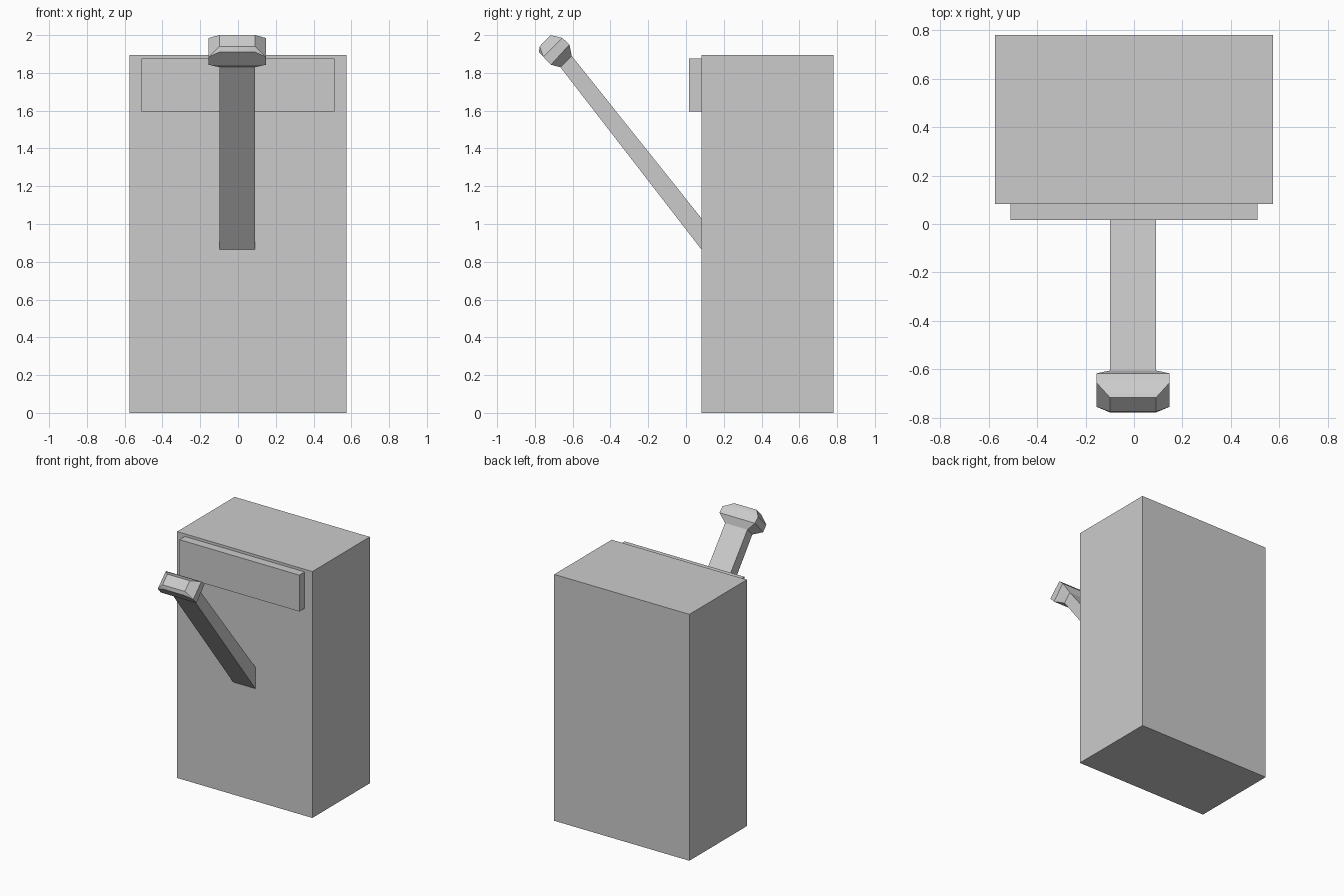
import bpy
import bmesh
import math
from mathutils import Vector

cube = bpy.data.objects.get("Cube")
if cube:
    bpy.data.objects.remove(cube, do_unlink=True)

# One plain grey for everything
grey = bpy.data.materials.new("plain grey")
grey.use_nodes = True
colour = (0.6, 0.6, 0.6, 1.0)
grey.diffuse_color = colour
grey.node_tree.nodes["Principled BSDF"].inputs["Base Color"].default_value = colour


def add_object(name, bm):
    bmesh.ops.recalc_face_normals(bm, faces=bm.faces)
    mesh = bpy.data.meshes.new(name)
    bm.to_mesh(mesh)
    bm.free()
    mesh.materials.append(grey)
    obj = bpy.data.objects.new(name, mesh)
    bpy.context.collection.objects.link(obj)
    return obj


def add_box(name, low, high):
    low, high = Vector(low), Vector(high)
    bm = bmesh.new()
    bmesh.ops.create_cube(bm, size=1)
    bmesh.ops.scale(bm, vec=high - low, verts=bm.verts)
    bmesh.ops.translate(bm, vec=(low + high) / 2, verts=bm.verts)
    return add_object(name, bm)


# Cabinet and the raised panel on its front
WALL = 0.082
add_box("cabinet_body", (-0.575, WALL, 0), (0.575, 0.78, 1.895))
add_box("front_panel", (-0.51, 0.017, 1.595), (0.51, WALL, 1.875))

# Lever knob: hull of a central profile and smaller, wider-set side profiles
MIDDLE = -0.004
core = [(-0.605, 1.89), (-0.665, 1.83), (-0.778, 1.91), (-0.775, 1.94), (-0.717, 2.0)]
side = [(-0.655, 1.985), (-0.617, 1.95), (-0.715, 1.843), (-0.755, 1.885)]
bm = bmesh.new()
for profile, half_width in ((core, 0.095), (side, 0.151)):
    for y, z in profile:
        for sign in (-1, 1):
            bm.verts.new((MIDDLE + sign * half_width, y, z))
bmesh.ops.convex_hull(bm, input=bm.verts)
bmesh.ops.delete(bm, geom=[v for v in bm.verts if not v.link_faces], context="VERTS")
bmesh.ops.recalc_face_normals(bm, faces=bm.faces)
bmesh.ops.dissolve_limit(bm, angle_limit=math.radians(1), verts=bm.verts, edges=bm.edges)

# Lever arm: the neck face of the knob drawn down to the cabinet wall
bm.normal_update()
toward_wall = Vector((0, 1, -1))
neck = max(bm.faces, key=lambda f: f.normal.dot(toward_wall))
result = bmesh.ops.extrude_face_region(bm, geom=[neck])["geom"]
foot = [v for v in result if isinstance(v, bmesh.types.BMVert)]
level = sum(v.co.z for v in foot) / len(foot)
for v in foot:
    v.co.z = 1.03 if v.co.z > level else 0.865
    v.co.y = WALL
lever = add_object("lever", bm)

# Soft shading on the knob, sharp corners kept
bpy.ops.object.select_all(action="DESELECT")
lever.select_set(True)
bpy.context.view_layer.objects.active = lever
bpy.ops.object.shade_smooth_by_angle(angle=math.radians(30))
